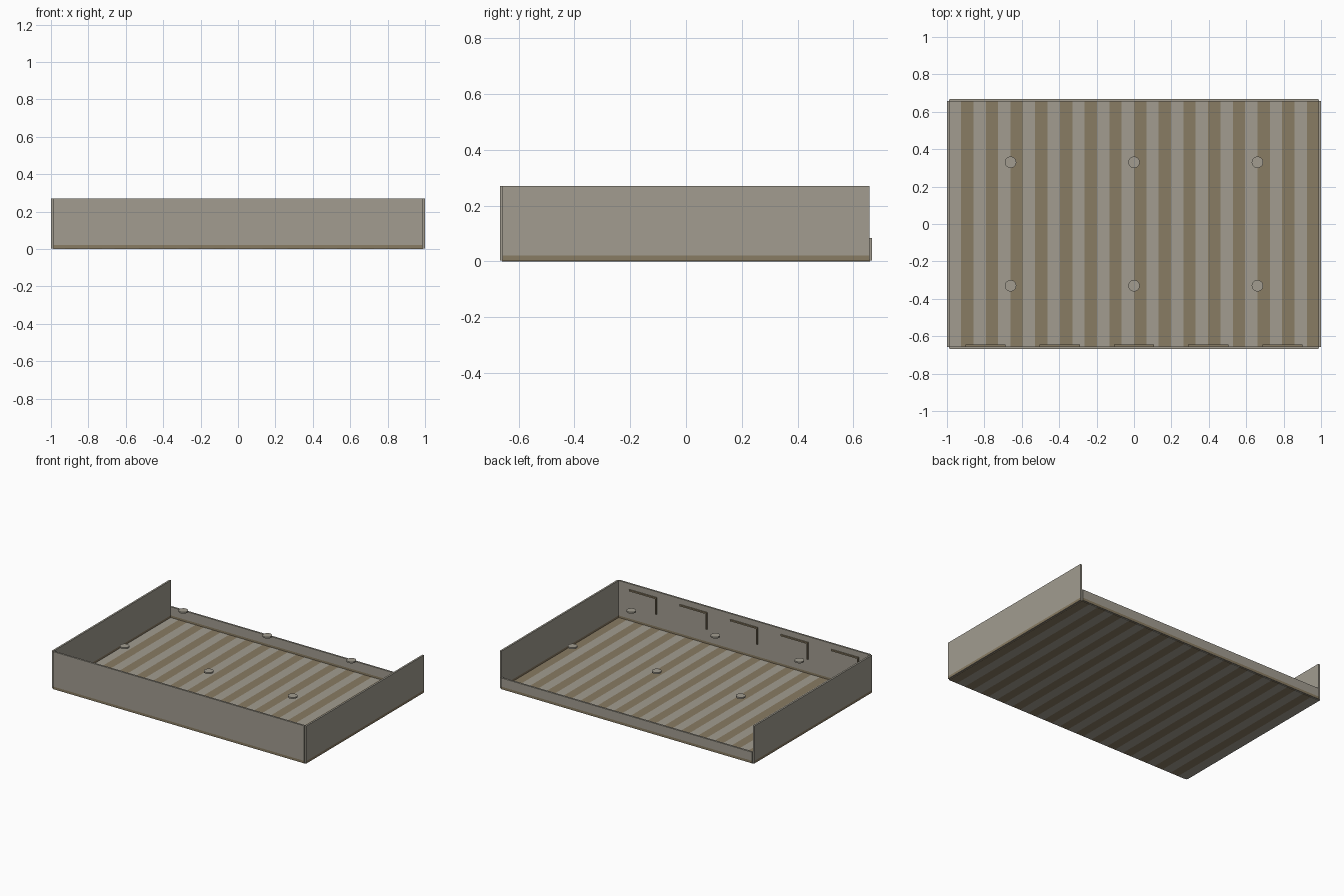
import bpy
import bmesh
from mathutils import Vector

default = bpy.data.objects.get("Cube")
if default:
    bpy.data.objects.remove(default, do_unlink=True)


def make_material(name, rgb):
    mat = bpy.data.materials.new(name)
    mat.use_nodes = True
    colour = (*rgb, 1.0)
    mat.diffuse_color = colour
    mat.node_tree.nodes["Principled BSDF"].inputs["Base Color"].default_value = colour
    return mat


GREY = make_material("warm_grey", (0.36, 0.335, 0.28))
BROWN = make_material("wood_brown", (0.25, 0.2, 0.125))

HALF_X, HALF_Y = 1.0, 0.667       # outer half sizes
WALL = 0.013                      # wall thickness
WALL_Z, TOP, BACK_TOP = 0.004, 0.27, 0.083
BAND_TOP = 0.022                  # top of the brown band along the walls
FLOOR_TOP = 0.007


def finish(bm, name, mats):
    mesh = bpy.data.meshes.new(name)
    bm.normal_update()
    bm.to_mesh(mesh)
    bm.free()
    for mat in mats:
        mesh.materials.append(mat)
    obj = bpy.data.objects.new(name, mesh)
    bpy.context.collection.objects.link(obj)
    return obj


def add_box(bm, low, high):
    low, high = Vector(low), Vector(high)
    verts = bmesh.ops.create_cube(bm, size=1)["verts"]
    for v in verts:
        v.co = (low + high) / 2 + v.co * (high - low)


def box(name, low, high, mat):
    bm = bmesh.new()
    add_box(bm, low, high)
    return finish(bm, name, [mat])


def banded_wall(name, low, high, axis):
    """Upright panel whose two broad faces carry a brown band at the foot."""
    bm = bmesh.new()
    add_box(bm, low, high)
    bmesh.ops.bisect_plane(bm, geom=bm.verts[:] + bm.edges[:] + bm.faces[:],
                           plane_co=(0, 0, BAND_TOP), plane_no=(0, 0, 1))
    bm.normal_update()
    for f in bm.faces:
        if f.calc_center_median().z < BAND_TOP and abs(f.normal[axis]) > 0.9:
            f.material_index = 1
    return finish(bm, name, [GREY, BROWN])


# Floor of alternating grey and brown slats
COUNT, FLOOR_X, FLOOR_Y = 30, 0.99, 0.66
pitch = 2 * FLOOR_X / COUNT
for i in range(COUNT):
    x = -FLOOR_X + i * pitch
    box(f"floor_slat_{i + 1}", (x, -FLOOR_Y, 0), (x + pitch, FLOOR_Y, FLOOR_TOP),
        BROWN if i % 2 else GREY)

# Tall front wall, low back wall and two tall end walls
inner_x, inner_y = HALF_X - WALL, HALF_Y - WALL
banded_wall("front_wall", (-inner_x, -HALF_Y, WALL_Z), (inner_x, -inner_y, TOP), 1)
banded_wall("back_wall", (-inner_x, inner_y, WALL_Z), (inner_x, HALF_Y, BACK_TOP), 1)
for name, x in (("left_wall", inner_x), ("right_wall", -HALF_X)):
    banded_wall(name, (x, -0.658, WALL_Z), (x + WALL, 0.658, TOP), 0)

# Angled brown trims on the inside of the front wall
for i in range(5):
    x = (i - 2) * 0.397
    low_y, high_y = -inner_y, -inner_y + 0.009
    box(f"trim_rail_{i + 1}", (x - 0.107, low_y, 0.22), (x + 0.107, high_y, 0.23), BROWN)
    box(f"trim_post_{i + 1}", (x - 0.107, low_y, 0.11), (x - 0.097, high_y, 0.22), BROWN)

# Six round discs level with the wall tops
for row, y in (("front", -0.33), ("back", 0.33)):
    for i in range(3):
        bm = bmesh.new()
        bmesh.ops.create_cone(bm, cap_ends=True, segments=16, radius1=0.031,
                              radius2=0.031, depth=0.01)
        disc = finish(bm, f"{row}_disc_{i + 1}", [GREY])
        disc.location = ((i - 1) * 0.66, y, TOP - 0.005)
